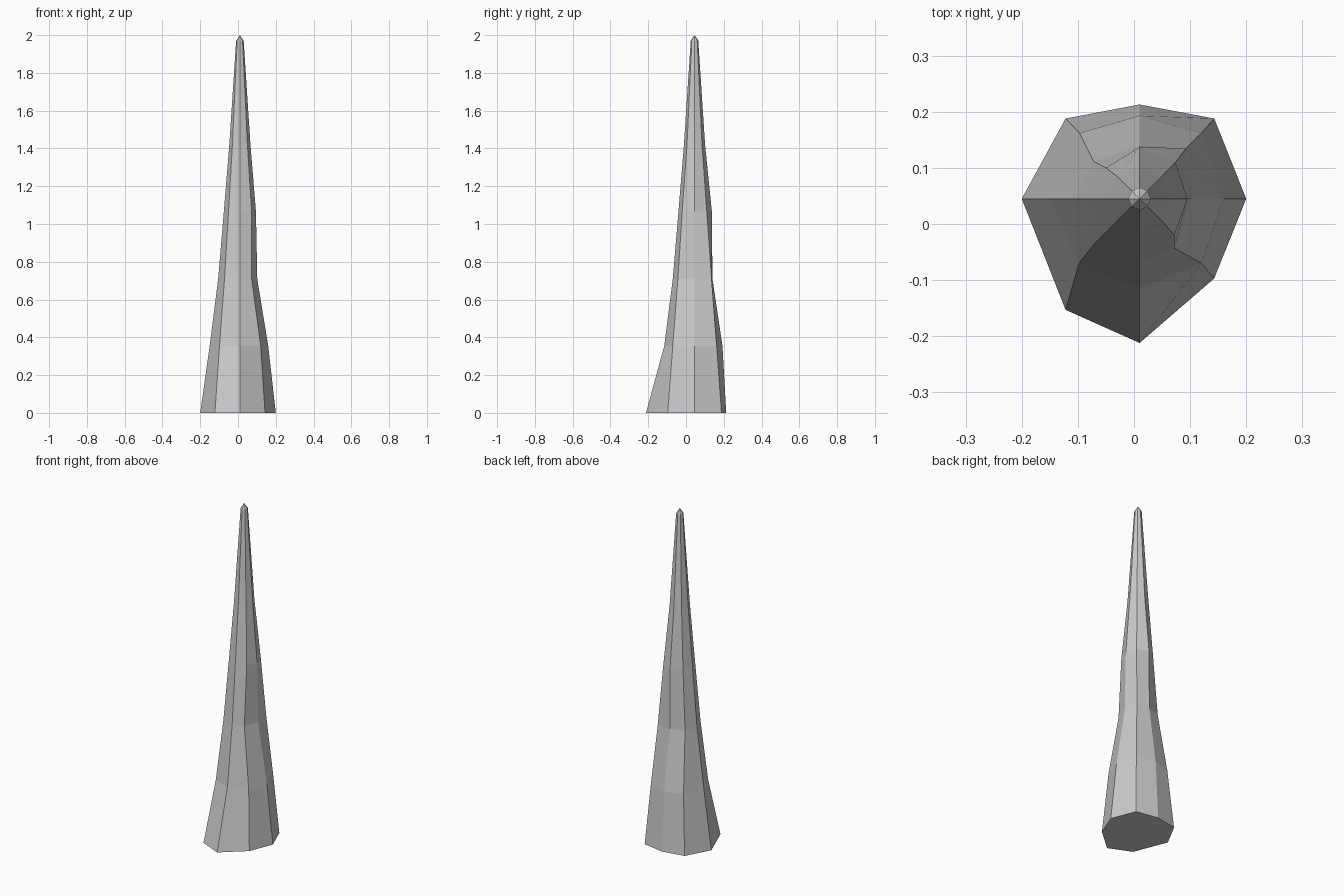
import bpy, bmesh, math

if "Cube" in bpy.data.objects:
    bpy.data.objects.remove(bpy.data.objects["Cube"])

AXIS = (0.01, 0.045)
SIDES = 8
# regular taper: (height, radius)
RINGS = [(0.0, 0.2), (0.355, 0.16), (0.71, 0.115), (1.065, 0.085), (1.42, 0.056), (1.97, 0.02)]
# hand-chipped corners: (ring, corner) -> position; corner 0 is east, counter-clockwise
CHIPS = {
    (0, 0): (0.2, 0.045), (0, 1): (0.143, 0.188), (0, 2): (0.01, 0.213),
    (0, 3): (-0.122, 0.188), (0, 4): (-0.2, 0.045), (0, 5): (-0.122, -0.153),
    (0, 6): (0.01, -0.212), (0, 7): (0.143, -0.097),
    (1, 0): (0.16, 0.045), (1, 1): (0.12, 0.162), (1, 2): (0.01, 0.193),
    (1, 3): (-0.097, 0.162), (1, 5): (-0.098, -0.07), (1, 7): (0.12, -0.07),
    (2, 0): (0.102, 0.045), (2, 1): (0.093, 0.135), (2, 2): (0.01, 0.14),
    (2, 3): (-0.072, 0.112), (2, 7): (0.072, -0.043),
    (3, 0): (0.095, 0.045), (3, 1): (0.074, 0.11), (3, 2): (0.01, 0.137),
    (3, 3): (-0.05, 0.1), (3, 7): (0.072, -0.02),
}

# faceted tapering spike
bm = bmesh.new()
rings = []
for i, (z, r) in enumerate(RINGS):
    ring = []
    for k in range(SIDES):
        a = math.tau * k / SIDES
        x, y = CHIPS.get((i, k), (AXIS[0] + r * math.cos(a), AXIS[1] + r * math.sin(a)))
        ring.append(bm.verts.new((x, y, z)))
    rings.append(ring)
for lo, hi in zip(rings, rings[1:]):
    for k in range(SIDES):
        n = (k + 1) % SIDES
        bm.faces.new((lo[k], lo[n], hi[n], hi[k]))

# pointed tip and flat base
tip = bm.verts.new((*AXIS, 2.0))
for k in range(SIDES):
    bm.faces.new((rings[-1][k], rings[-1][(k + 1) % SIDES], tip))
bm.faces.new(rings[0][::-1])

bmesh.ops.recalc_face_normals(bm, faces=bm.faces)
mesh = bpy.data.meshes.new("stone_spike")
bm.to_mesh(mesh)
bm.free()
bpy.context.collection.objects.link(bpy.data.objects.new("stone_spike", mesh))
